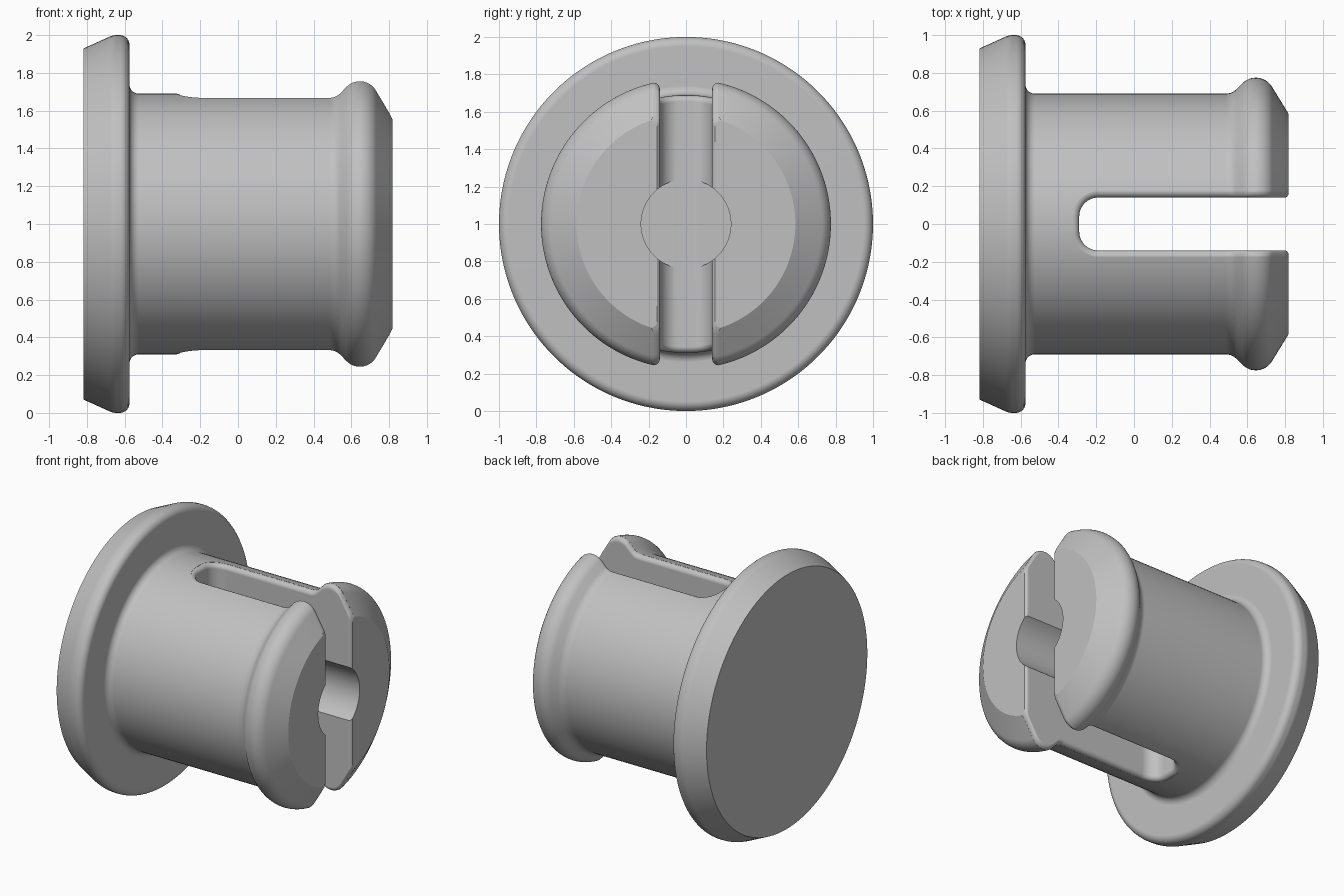
import bpy, bmesh
from math import sin, cos, pi, sqrt, radians
from mathutils import Matrix

if "Cube" in bpy.data.objects:
    bpy.data.objects.remove(bpy.data.objects["Cube"])

END = 0.8175      # half length along x
SLOT = 0.14       # half width of slot
SLOT_END = -0.29  # x of slot floor
CORNER = 0.1      # slot floor corner radius
RIM = 0.032       # rounding of the slot rim


def arc(cx, cr, rad, a0, a1, n=8):
    angles = [radians(a0 + (a1 - a0) * i / n) for i in range(n + 1)]
    return [(cx + rad * cos(a), cr + rad * sin(a)) for a in angles]


def make_object(name, bm):
    bmesh.ops.recalc_face_normals(bm, faces=bm.faces)
    mesh = bpy.data.meshes.new(name)
    bm.to_mesh(mesh)
    bm.free()
    obj = bpy.data.objects.new(name, mesh)
    bpy.context.collection.objects.link(obj)
    return obj


def loft(name, rows):
    """Closed solid through equal-length closed loops, capped at both ends."""
    bm = bmesh.new()
    loops = [[bm.verts.new(p) for p in row] for row in rows]
    n = len(loops[0])
    for a, b in zip(loops, loops[1:]):
        for i in range(n):
            j = (i + 1) % n
            bm.faces.new((a[i], a[j], b[j], b[i]))
    bm.faces.new(loops[0])
    bm.faces.new(loops[-1])
    return make_object(name, bm)


# Turned profile (x, radius): flange, shaft, bulged head, chamfered tip
flange = [(-END, 0.93)] + arc(-0.645, 0.92, 0.08, 114, 90) + arc(-0.625, 0.95, 0.05, 90, 0)
shaft = arc(-0.525, 0.74, 0.05, 180, 270)
head = arc(0.485, 0.77, 0.08, 270, 315) + arc(0.645, 0.675, 0.1, 135, 31, 14)
tip = [(END, 0.585)]
profile = flange + shaft + head + tip

SEGS = 128
rows = []
for x, r in profile:
    rows.append([(x, r * cos(2 * pi * (k + 0.5) / SEGS), 1 + r * sin(2 * pi * (k + 0.5) / SEGS))
                 for k in range(SEGS)])
plug = loft("split_plug", rows)

# Slot cutter: rounded-end outline flaring where it meets the outer surface
outer = [shaft[-1]] + head + tip


def radius_at(x):
    if x <= outer[0][0]:
        return outer[0][1]
    for (x0, r0), (x1, r1) in zip(outer, outer[1:]):
        if x <= x1 or (x1, r1) == outer[-1]:
            return r0 + (r1 - r0) * (x - x0) / (x1 - x0)


def slot_half_width(x):
    e = 0.02
    t = min(max(x - (END - e), 0), e)
    return SLOT + e - sqrt(e * e - t * t)


half = []   # (x, y, normal x, normal y)
for i in range(61):
    x = 0.85 - 0.4 * i / 60
    half.append((x, slot_half_width(x), 0, 1))
half += [(0.2, SLOT, 0, 1), (0, SLOT, 0, 1)]
for i in range(13):
    a = pi / 2 + pi / 2 * i / 12
    half.append((SLOT_END + CORNER + CORNER * cos(a), SLOT - CORNER + CORNER * sin(a), cos(a), sin(a)))
outline = half + [(x, -y, nx, -ny) for x, y, nx, ny in reversed(half)]


def slot_row(side, angle, top=None):
    row = []
    for x, y, nx, ny in outline:
        sx, sy = x + nx * RIM, y + ny * RIM
        surface = sqrt(radius_at(sx) ** 2 - sy ** 2)
        d = RIM * (1 - cos(angle))
        z = top or surface - 0.001 - RIM * (1 - sin(angle))
        row.append((x + nx * d, y + ny * d, 1 + side * z))
    return row


steps = [pi / 2 * i / 6 for i in range(7)]
slot_rows = [slot_row(-1, pi / 2, 1.3)]
slot_rows += [slot_row(-1, a) for a in reversed(steps)]
slot_rows += [slot_row(1, a) for a in steps]
slot_rows += [slot_row(1, pi / 2, 1.3)]
slot_cutter = loft("slot_cutter", slot_rows)

# Round bore down the middle
bm = bmesh.new()
x0, x1 = SLOT_END + 0.002, 0.9
bmesh.ops.create_cone(bm, cap_ends=True, segments=64, radius1=0.24, radius2=0.24, depth=x1 - x0,
                      matrix=Matrix.Translation(((x0 + x1) / 2, 0, 1)) @ Matrix.Rotation(pi / 2, 4, 'Y'))
bore_cutter = make_object("bore_cutter", bm)

# Cut the slot and bore, then remove the cutters
bpy.ops.object.select_all(action='DESELECT')
bpy.context.view_layer.objects.active = plug
plug.select_set(True)
for cutter in (slot_cutter, bore_cutter):
    cutter.hide_render = True
    mod = plug.modifiers.new("cut", 'BOOLEAN')
    mod.operation = 'DIFFERENCE'
    mod.solver = 'EXACT'
    mod.object = cutter
    bpy.ops.object.modifier_apply(modifier=mod.name)
    bpy.data.objects.remove(cutter)

# Single grey material and smooth shading
grey = bpy.data.materials.new("plain_grey")
grey.use_nodes = True
colour = (0.53, 0.53, 0.53, 1)
grey.diffuse_color = colour
grey.node_tree.nodes["Principled BSDF"].inputs["Base Color"].default_value = colour
plug.data.materials.clear()
plug.data.materials.append(grey)
for face in plug.data.polygons:
    face.material_index = 0
bpy.ops.object.shade_smooth_by_angle(angle=radians(30))
weighted = plug.modifiers.new("even_normals", 'WEIGHTED_NORMAL')
weighted.keep_sharp = True
